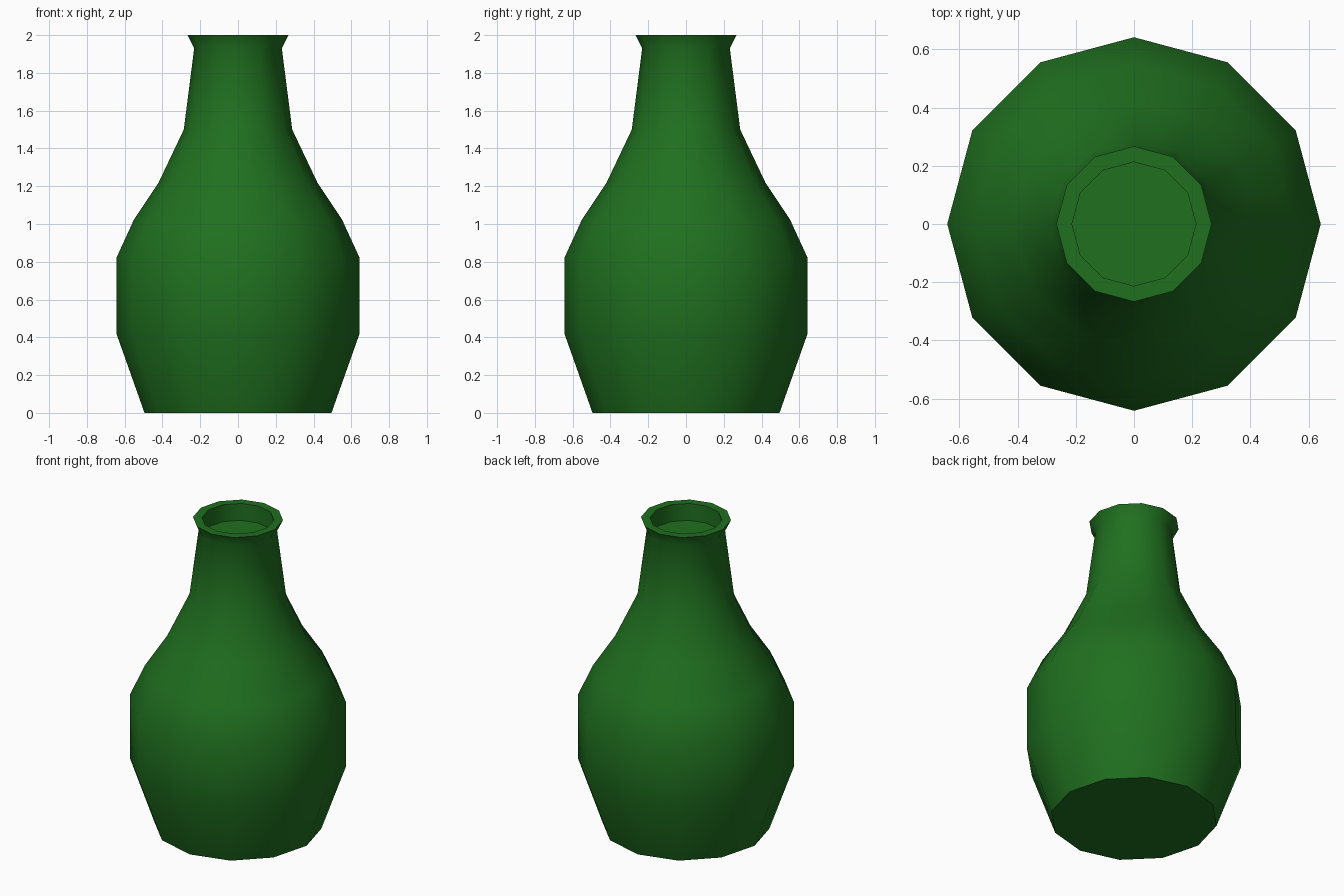
import bpy, bmesh
from math import cos, sin, pi

if "Cube" in bpy.data.objects:
    bpy.data.objects.remove(bpy.data.objects["Cube"])

SIDES = 12
# (radius, height): outer wall from the base up, over the rim, down into the mouth
PROFILE = [(0.495, 0), (0.642, 0.415), (0.642, 0.825), (0.55, 1.025), (0.42, 1.22),
           (0.287, 1.5), (0.232, 1.93), (0.267, 2.0), (0.213, 2.0), (0.213, 1.89)]

# Lathe the profile into rings and bridge them
bm = bmesh.new()
rings = [[bm.verts.new((r * cos(2 * pi * i / SIDES), r * sin(2 * pi * i / SIDES), z))
          for i in range(SIDES)] for r, z in PROFILE]
for low, high in zip(rings, rings[1:]):
    for i in range(SIDES):
        j = (i + 1) % SIDES
        bm.faces.new((low[i], low[j], high[j], high[i]))

# Base and recessed floor in the mouth
bm.faces.new(rings[0][::-1])
bm.faces.new(rings[-1])

mesh = bpy.data.meshes.new("bottle")
bm.to_mesh(mesh)
bm.free()
bottle = bpy.data.objects.new("bottle", mesh)
bpy.context.collection.objects.link(bottle)

# Green glass
glass = bpy.data.materials.new("green_glass")
glass.diffuse_color = (0.014, 0.16, 0.014, 1)
glass.use_nodes = True
glass.node_tree.nodes["Principled BSDF"].inputs["Base Color"].default_value = glass.diffuse_color
mesh.materials.append(glass)

# Smooth walls, sharp base and rim
bpy.context.view_layer.objects.active = bottle
bottle.select_set(True)
bpy.ops.object.shade_smooth_by_angle(angle=0.8)
